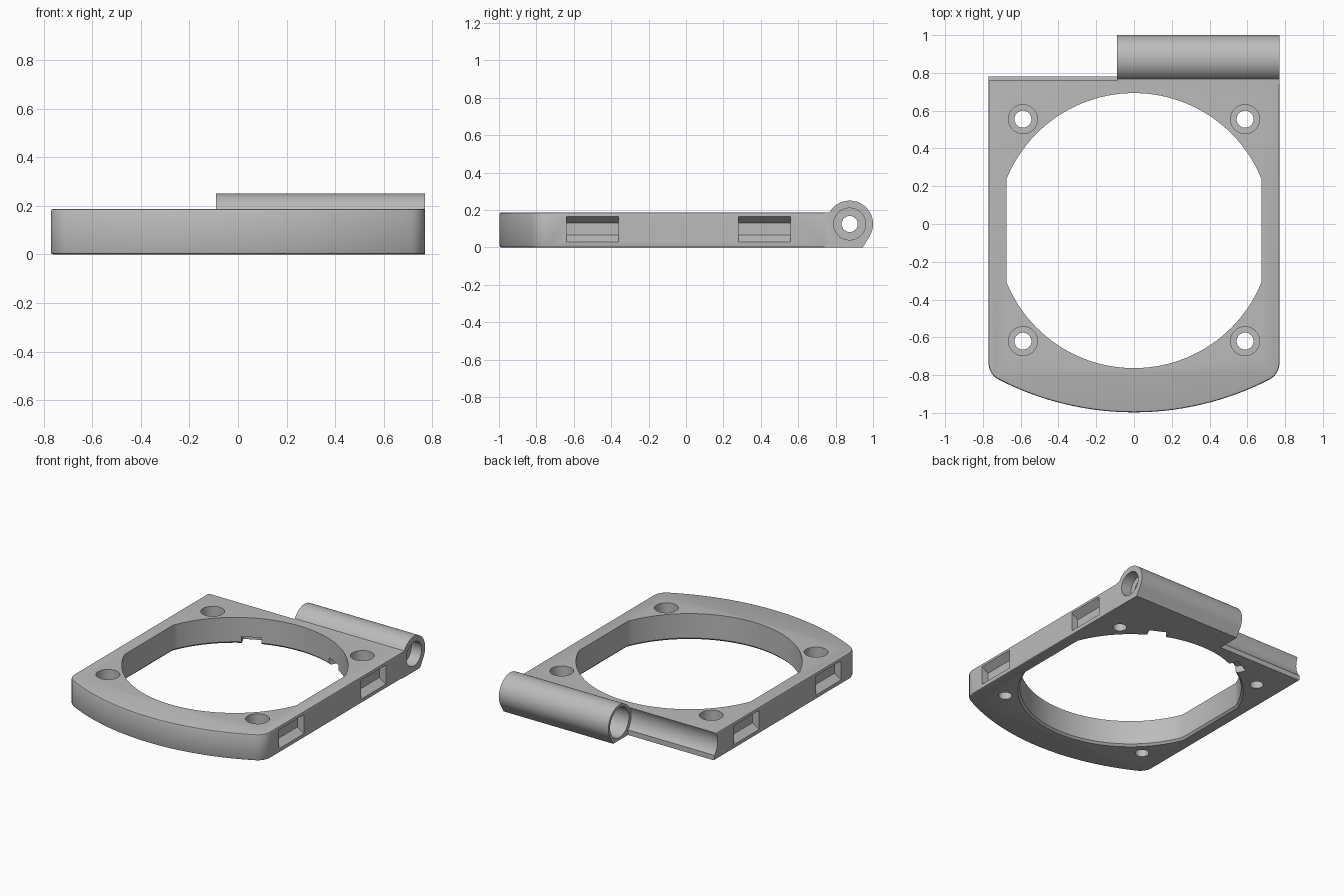
import bpy, bmesh
from math import cos, sin, radians, degrees, atan2, sqrt

if "Cube" in bpy.data.objects:
    bpy.data.objects.remove(bpy.data.objects["Cube"])

HALF, TOP, BACK = 0.77, 0.187, 0.78      # plate half width, thickness, rear edge
HY, HZ, HR = 0.875, 0.125, 0.125         # hinge axis and radius
SPLIT = -0.09                            # where the barrel starts

grey = bpy.data.materials.new("plain grey")
grey.use_nodes = True
grey.diffuse_color = (0.5, 0.5, 0.5, 1)
grey.node_tree.nodes["Principled BSDF"].inputs["Base Color"].default_value = (0.5, 0.5, 0.5, 1)


def arc(cx, cy, r, a, b, n):
    """Points on an arc from angle a to b in degrees."""
    return [(cx + r * cos(radians(a + (b - a) * i / n)),
             cy + r * sin(radians(a + (b - a) * i / n))) for i in range(n + 1)]


def circle(cx, cy, r, n=64):
    return arc(cx, cy, r, 0, 360, n)[:-1]


def loft(name, rings, axis):
    """Solid through rings of (position, profile) along an axis."""
    place = {"x": lambda p, t: (t, p[0], p[1]), "y": lambda p, t: (p[0], t, p[1]),
             "z": lambda p, t: (p[0], p[1], t)}[axis]
    bm = bmesh.new()
    loops = [[bm.verts.new(place(p, t)) for p in pts] for t, pts in rings]
    bm.faces.new(loops[0])
    bm.faces.new(loops[-1])
    for lo, hi in zip(loops, loops[1:]):
        for i in range(len(lo)):
            j = (i + 1) % len(lo)
            bm.faces.new((lo[i], lo[j], hi[j], hi[i]))
    bmesh.ops.recalc_face_normals(bm, faces=bm.faces)
    mesh = bpy.data.meshes.new(name)
    bm.to_mesh(mesh)
    bm.free()
    ob = bpy.data.objects.new(name, mesh)
    bpy.context.collection.objects.link(ob)
    mesh.materials.append(grey)
    return ob


def prism(name, pts, axis, a, b):
    return loft(name, [(a, pts), (b, pts)], axis)


def combine(ob, tool, op="DIFFERENCE"):
    """Apply a boolean and discard the tool."""
    mod = ob.modifiers.new("cut", "BOOLEAN")
    mod.operation, mod.solver, mod.object = op, "EXACT", tool
    bpy.context.view_layer.update()
    done = ob.evaluated_get(bpy.context.evaluated_depsgraph_get())
    mesh = bpy.data.meshes.new_from_object(done)
    ob.modifiers.clear()
    ob.data = mesh
    bpy.data.objects.remove(tool)


# Plate outline: straight sides, rounded front corners, bowed front
BOW, BOW_Y, FIL = 1.567, 0.57, 0.1
fx = HALF - FIL
drop = sqrt((BOW - FIL) ** 2 - fx ** 2)
ang = degrees(atan2(-drop, fx))
outline = [(-HALF, BACK)]
outline += arc(-fx, BOW_Y - drop, FIL, -180, -180 - ang, 10)
outline += arc(0, BOW_Y, BOW, -180 - ang, ang, 40)[1:-1]
outline += arc(fx, BOW_Y - drop, FIL, ang, 0, 10)
outline += [(HALF, BACK)]
frame = prism("hinged_frame", outline, "z", 0, TOP)

# Softened top and bottom rims, rear edge left square
bm = bmesh.new()
bm.from_mesh(frame.data)
rim = [e for e in bm.edges if abs(e.verts[0].co.z - e.verts[1].co.z) < 1e-4
       and min(v.co.y for v in e.verts) < BACK - 0.01]
bmesh.ops.bevel(bm, geom=rim, offset=0.01, segments=2, profile=0.5, affect="EDGES")
bm.to_mesh(frame.data)
bm.free()

# Concave clearance for the mating hinge half
combine(frame, prism("clearance", circle(HY, HZ, 0.13), "x", -1, SPLIT))

# Hinge barrel with its web down to the base
barrel = arc(HY, HZ, HR, -31.5, 150, 48)
barrel += [(0.74, TOP - 0.002), (0.74, 0), (0.945, 0)]
combine(frame, prism("barrel", barrel, "x", SPLIT, HALF), "UNION")

# Barrel bores: wide inner cavity, narrow pin hole, outer counterbore
for r, a, b in ((0.106, SPLIT - 0.1, 0.6), (0.043, 0.5, 0.75), (0.085, 0.69, 0.9)):
    combine(frame, prism("bore", circle(HY, HZ, r), "x", a, b))

# Round opening with flattened sides and a flared lower lip
CY, R, FLAT = -0.035, 0.728, 0.675
lim = degrees(atan2(sqrt(R * R - FLAT * FLAT), FLAT))
opening = arc(0, 0, R, lim, 180 - lim, 48) + arc(0, 0, R, 180 + lim, 360 - lim, 48)


def grown(k):
    return [(x * k, y * k + CY) for x, y in opening]


combine(frame, loft("opening", [(-0.014, grown(1.04)), (0.014, grown(1)), (0.3, grown(1))], "z"))

# Counterbored screw holes
for x in (-0.588, 0.588):
    for y in (-0.62, 0.555):
        pin, head = circle(x, y, 0.045, 32), circle(x, y, 0.077, 32)
        combine(frame, prism("screw_hole", pin, "z", -0.1, 0.1))
        combine(frame, prism("screw_head", head, "z", 0.06, 0.3))

# Latch pockets with sloping top and bottom on both sides
for s in (-1, 1):
    for y in (-0.5, 0.42):
        pocket = [(s * 0.80, 0.03), (s * HALF, 0.03), (s * 0.72, 0.065),
                  (s * 0.72, 0.13), (s * HALF, 0.165), (s * 0.80, 0.165)]
        combine(frame, prism("pocket", pocket, "y", y - 0.14, y + 0.14))

# Two radial notches under the rear of the opening
for a in (63.5, 116.5):
    c, s = cos(radians(a)), sin(radians(a))
    notch = [(r * c - w * s, CY + r * s + w * c)
             for r, w in ((0.6, -0.065), (0.8, -0.065), (0.8, 0.065), (0.6, 0.065))]
    combine(frame, prism("notch", notch, "z", -0.05, 0.05))

bpy.ops.object.select_all(action="DESELECT")
frame.select_set(True)
bpy.context.view_layer.objects.active = frame
bpy.ops.object.shade_smooth_by_angle(angle=radians(30))
